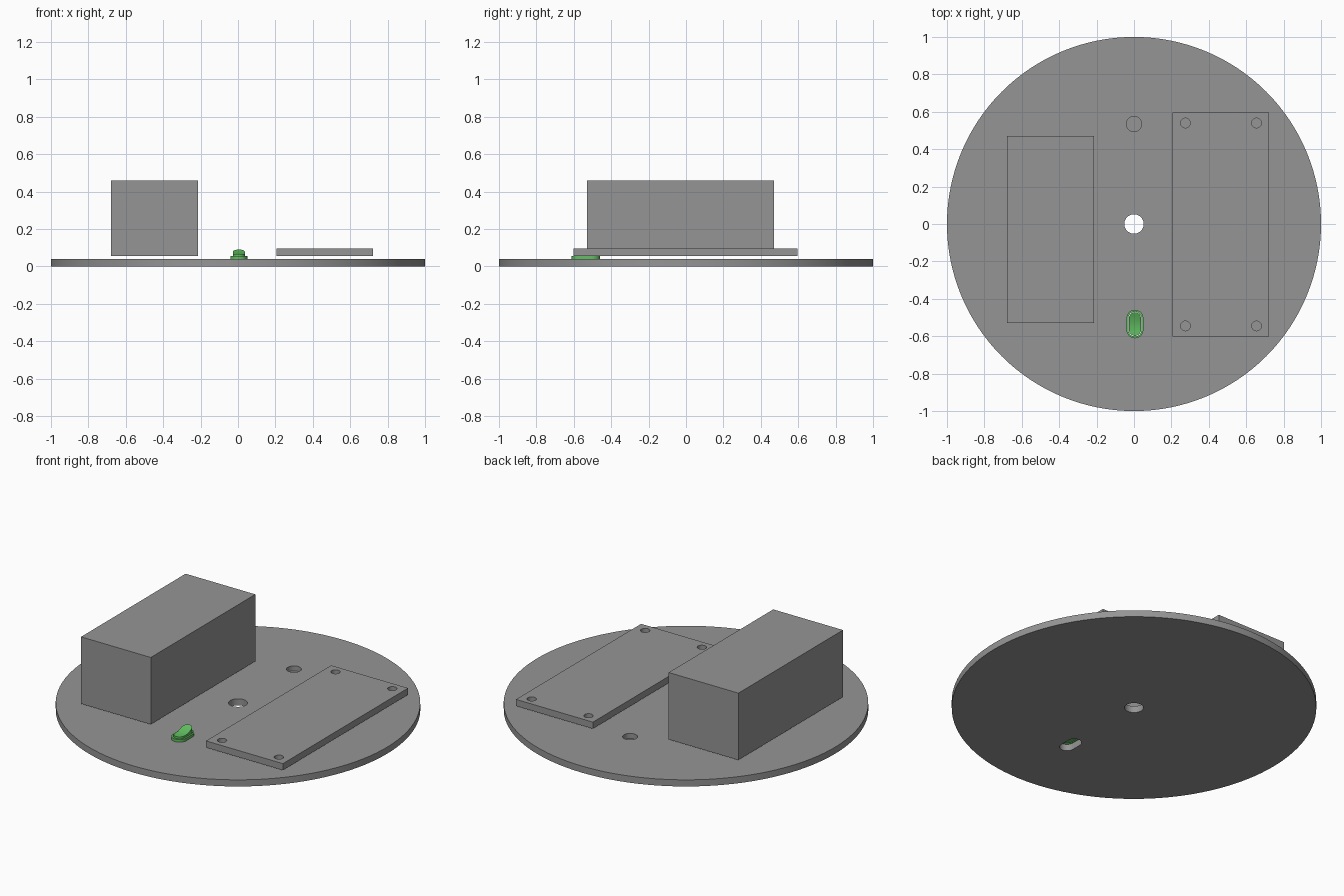
import bpy, bmesh, math

if "Cube" in bpy.data.objects:
    bpy.data.objects.remove(bpy.data.objects["Cube"])


def material(name, rgb):
    m = bpy.data.materials.new(name)
    m.diffuse_color = (*rgb, 1)
    m.use_nodes = True
    m.node_tree.nodes["Principled BSDF"].inputs["Base Color"].default_value = m.diffuse_color
    return m


GREY = material("grey", (0.30, 0.30, 0.30))
GREEN = material("green", (0.12, 0.52, 0.12))


def slot(cx, cy, r, half=0.0, n=64):
    """Circle, or a rounded slot stretched along y by half each way."""
    pts = []
    for end in (0, 1):
        for i in range(n // 2 + 1):
            a = math.pi * (end + i / (n // 2))
            pts.append((cx + r * math.cos(a), cy + r * math.sin(a) + (half if end == 0 else -half)))
    return pts


def rect(x0, x1, y0, y1):
    return [(x0, y0), (x1, y0), (x1, y1), (x0, y1)]


def prism(name, outline, z0, z1, mat):
    bm = bmesh.new()
    face = bm.faces.new([bm.verts.new((x, y, z0)) for x, y in outline])
    bmesh.ops.remove_doubles(bm, verts=bm.verts, dist=1e-5)
    top = bmesh.ops.extrude_face_region(bm, geom=list(bm.faces))["geom"]
    bmesh.ops.translate(bm, vec=(0, 0, z1 - z0),
                        verts=[v for v in top if isinstance(v, bmesh.types.BMVert)])
    bmesh.ops.recalc_face_normals(bm, faces=bm.faces)
    me = bpy.data.meshes.new(name)
    bm.to_mesh(me)
    bm.free()
    me.materials.append(mat)
    ob = bpy.data.objects.new(name, me)
    bpy.context.collection.objects.link(ob)
    return ob


def finish(ob, cutters=()):
    """Apply the cuts, remove the cutters and smooth the round walls."""
    bpy.ops.object.select_all(action='DESELECT')
    bpy.context.view_layer.objects.active = ob
    ob.select_set(True)
    for c in cutters:
        mod = ob.modifiers.new("cut", 'BOOLEAN')
        mod.operation, mod.solver, mod.object = 'DIFFERENCE', 'EXACT', c
        bpy.ops.object.modifier_apply(modifier=mod.name)
        bpy.data.objects.remove(c)
    bpy.ops.object.shade_smooth_by_angle(angle=math.radians(30))


SX, SY = 0.005, -0.535   # switch centre

# round base with shaft hole, shallow round pocket and switch slot
base = prism("base_plate", slot(0, 0, 1.0, n=128), 0, 0.04, GREY)
finish(base, [
    prism("shaft_cutter", slot(0, 0, 0.052), -0.1, 0.1, GREY),
    prism("pocket_cutter", slot(0, 0.535, 0.041), 0.01, 0.1, GREY),
    prism("slot_cutter", slot(SX, SY, 0.041, 0.031), -0.1, 0.1, GREY),
])

# battery block
finish(prism("battery_block", rect(-0.68, -0.213, -0.53, 0.47), 0.055, 0.46, GREY))

# circuit board with four mounting holes
board = prism("circuit_board", rect(0.207, 0.722, -0.602, 0.595), 0.055, 0.095, GREY)
finish(board, [prism("hole_cutter", slot(x, y, 0.026, n=32), 0, 0.2, GREY)
               for x in (0.275, 0.655) for y in (-0.545, 0.54)])

# switch bezel with an opening for the rocker
bezel = prism("switch_bezel", slot(SX, SY, 0.045, 0.031), 0.04, 0.056, GREEN)
finish(bezel, [prism("bezel_cutter", slot(SX, SY, 0.035, 0.031), 0, 0.2, GREEN)])

# rocker: rear half tilts up, front half stays low
rocker = prism("switch_rocker", slot(SX, SY, 0.032, 0.031), 0.042, 0.09, GREEN)
bm = bmesh.new()
bm.from_mesh(rocker.data)
bmesh.ops.bisect_plane(bm, geom=bm.verts[:] + bm.edges[:] + bm.faces[:],
                       plane_co=(0, SY, 0), plane_no=(0, 1, 0))
for v in bm.verts:
    if v.co.z > 0.08:
        v.co.z = 0.066 + 0.024 * max(0, v.co.y - SY) / 0.063
bm.to_mesh(rocker.data)
bm.free()
finish(rocker)
